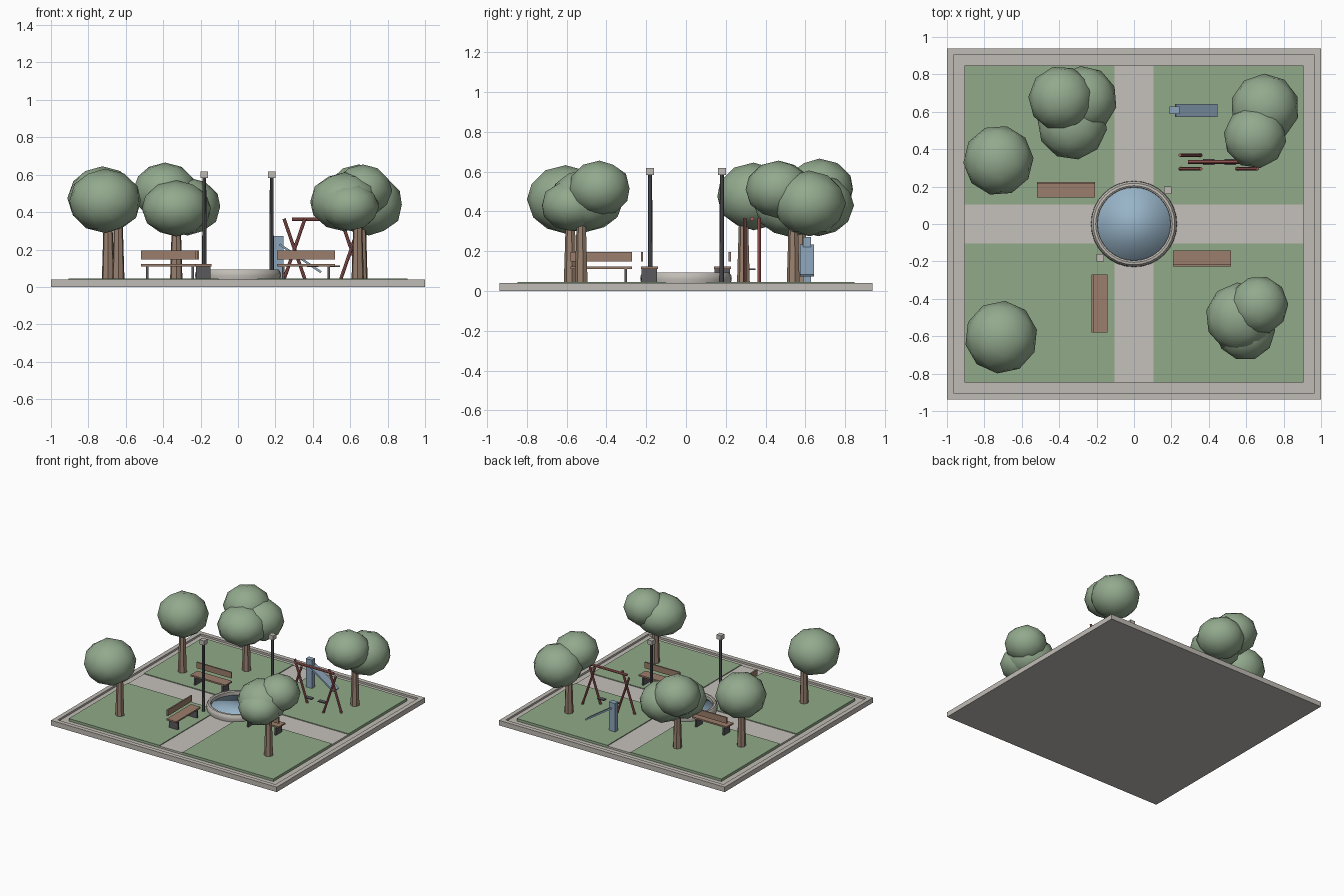
import bpy, bmesh, math
from mathutils import Vector, Matrix

cube = bpy.data.objects.get("Cube")
if cube:
    bpy.data.objects.remove(cube, do_unlink=True)


def material(name, r, g, b):
    m = bpy.data.materials.new(name)
    m.use_nodes = True
    m.diffuse_color = (r, g, b, 1)
    m.node_tree.nodes["Principled BSDF"].inputs["Base Color"].default_value = (r, g, b, 1)
    return m


STONE = material("stone", .53, .50, .46)
PAVING = material("paving", .56, .53, .49)
GRASS = material("grass_green", .28, .40, .25)
LEAF = material("leaf_green", .29, .40, .27)
BARK = material("bark_brown", .32, .22, .16)
WOOD = material("bench_wood", .33, .21, .15)
IRON = material("dark_iron", .10, .10, .11)
RED = material("swing_red", .42, .13, .12)
BLUE = material("slide_blue", .27, .38, .50)
WATER = material("water_blue", .31, .45, .57)


def finish(name, bm, mat, smooth=False):
    mesh = bpy.data.meshes.new(name)
    bm.normal_update()
    bm.to_mesh(mesh)
    bm.free()
    mesh.materials.append(mat)
    for p in mesh.polygons:
        p.use_smooth = smooth
    ob = bpy.data.objects.new(name, mesh)
    bpy.context.collection.objects.link(ob)
    return ob


def box(name, centre, size, mat, matrix=Matrix()):
    bm = bmesh.new()
    bmesh.ops.create_cube(bm, size=1)
    bmesh.ops.transform(bm, verts=bm.verts,
                        matrix=matrix @ Matrix.Translation(centre) @ Matrix.Diagonal((*size, 1)))
    return finish(name, bm, mat)


def rod(name, a, b, r1, r2, mat, sides=8):
    a, b = Vector(a), Vector(b)
    bm = bmesh.new()
    bmesh.ops.create_cone(bm, cap_ends=True, segments=sides, radius1=r1, radius2=r2,
                          depth=(b - a).length)
    turn = (b - a).to_track_quat('Z', 'Y').to_matrix().to_4x4()
    bmesh.ops.transform(bm, verts=bm.verts, matrix=Matrix.Translation((a + b) / 2) @ turn)
    return finish(name, bm, mat)


def lathe(name, profile, mat, steps=32):
    bm = bmesh.new()
    verts = [bm.verts.new((r, 0, z)) for r, z in profile]
    edges = [bm.edges.new((verts[i - 1], verts[i])) for i in range(len(verts))]
    bmesh.ops.spin(bm, geom=verts + edges, axis=(0, 0, 1), cent=(0, 0, 0),
                   steps=steps, angle=math.tau)
    bmesh.ops.remove_doubles(bm, verts=bm.verts, dist=1e-4)
    bmesh.ops.recalc_face_normals(bm, faces=bm.faces)
    return finish(name, bm, mat, True)


# Ground slab with raised kerb, paths and lawns
W, D, K, TOP = 1.0, .938, .035, .04
box("ground_slab", (0, 0, .0125), (2 * W, 2 * D, .025), STONE)
for s in (-1, 1):
    box("kerb_side", (s * (W - K / 2), 0, .032), (K, 2 * D, .016), STONE)
    box("kerb_end", (0, s * (D - K / 2), .032), (2 * W - 2 * K, K, .016), STONE)
box("path_across", (0, 0, .031), (1.814, .206, .016), PAVING)
for s in (-1, 1):
    box("path_along", (0, s * .475, .031), (.206, .744, .016), PAVING)
    for t in (-1, 1):
        box("lawn", (s * .505, t * .475, .034), (.804, .744, .022), GRASS)

# Round pond
rim = lathe("pond_rim", [(.225, .035), (.23, .06), (.228, .078), (.218, .092),
                         (.205, .094), (.196, .088), (.195, .035)], STONE)
bpy.ops.object.select_all(action='DESELECT')
rim.select_set(True)
bpy.context.view_layer.objects.active = rim
bpy.ops.object.shade_smooth_by_angle(angle=math.radians(40))
water = rod("pond_water", (0, 0, .035), (0, 0, .062), .197, .197, WATER, 32)
for p in water.data.polygons:
    p.use_smooth = True


# Benches, with the back on local +y
def bench(x, y, angle):
    m = Matrix.Translation((x, y, 0)) @ Matrix.Rotation(angle, 4, 'Z')
    box("bench_seat", (0, 0, .116), (.31, .085, .012), WOOD, m)
    box("bench_back", (0, .037, .171), (.31, .011, .048), WOOD, m)
    for s in (-1, 1):
        box("bench_leg", (s * .122, 0, .075), (.013, .078, .07), IRON, m)


bench(-.364, .183, 0)
bench(.363, -.184, math.pi)
bench(-.185, -.425, math.pi / 2)

# Lamp posts
for s in (-1, 1):
    x = y = s * .18
    rod("lamp_post", (x, y, TOP), (x, y, .585), .012, .010, IRON)
    box("lamp_head", (x, y, .60), (.04, .04, .036), STONE)

# Swing frame with crossed legs and two seats
for x in (.302, .605):
    for y, lean in ((.295, .056), (.368, -.056)):
        rod("swing_leg", (x - lean, y, TOP), (x + lean, y, .365), .009, .009, RED)
rod("swing_bar", (.29, .332, .362), (.617, .332, .362), .010, .010, RED)
for x in (.40, .515):
    box("swing_seat", (x, .332, .11), (.06, .032, .008), IRON)

# Slide
box("slide_tower", (.217, .607, .156), (.055, .04, .232), BLUE)
a, b = Vector((.222, .607, .228)), Vector((.444, .607, .079))
tilt = math.atan2(a.z - b.z, b.x - a.x)
box("slide_chute", (0, 0, 0), ((b - a).length, .07, .012), BLUE,
    Matrix.Translation((a + b) / 2) @ Matrix.Rotation(tilt, 4, 'Y'))


# Trees: a tapered trunk and overlapping leafy crowns (x, y, z, width, height)
def tree(x, y, crowns):
    rod("tree_trunk", (x, y, TOP - .005), (x, y, .42), .034, .022, BARK, 7)
    for cx, cy, cz, w, h in crowns:
        bm = bmesh.new()
        bmesh.ops.create_icosphere(bm, subdivisions=2, radius=1)
        bmesh.ops.transform(bm, verts=bm.verts, matrix=Matrix.Translation((cx, cy, cz))
                            @ Matrix.Rotation(cx * 9, 4, 'Z') @ Matrix.Diagonal((w, w, h, 1)))
        finish("tree_crown", bm, LEAF, True)


tree(-.64, -.58, [(-.71, -.605, .46, .195, .172)])
tree(-.695, .29, [(-.725, .34, .475, .188, .17)])
tree(-.33, .58, [(-.39, .67, .51, .175, .155), (-.27, .665, .43, .18, .155),
                 (-.33, .53, .42, .187, .15)])
tree(.66, .54, [(.70, .62, .44, .184, .165), (.647, .465, .51, .168, .145)])
tree(.64, -.525, [(.57, -.50, .455, .188, .158), (.668, -.435, .515, .157, .14),
                  (.595, -.57, .43, .16, .13)])
